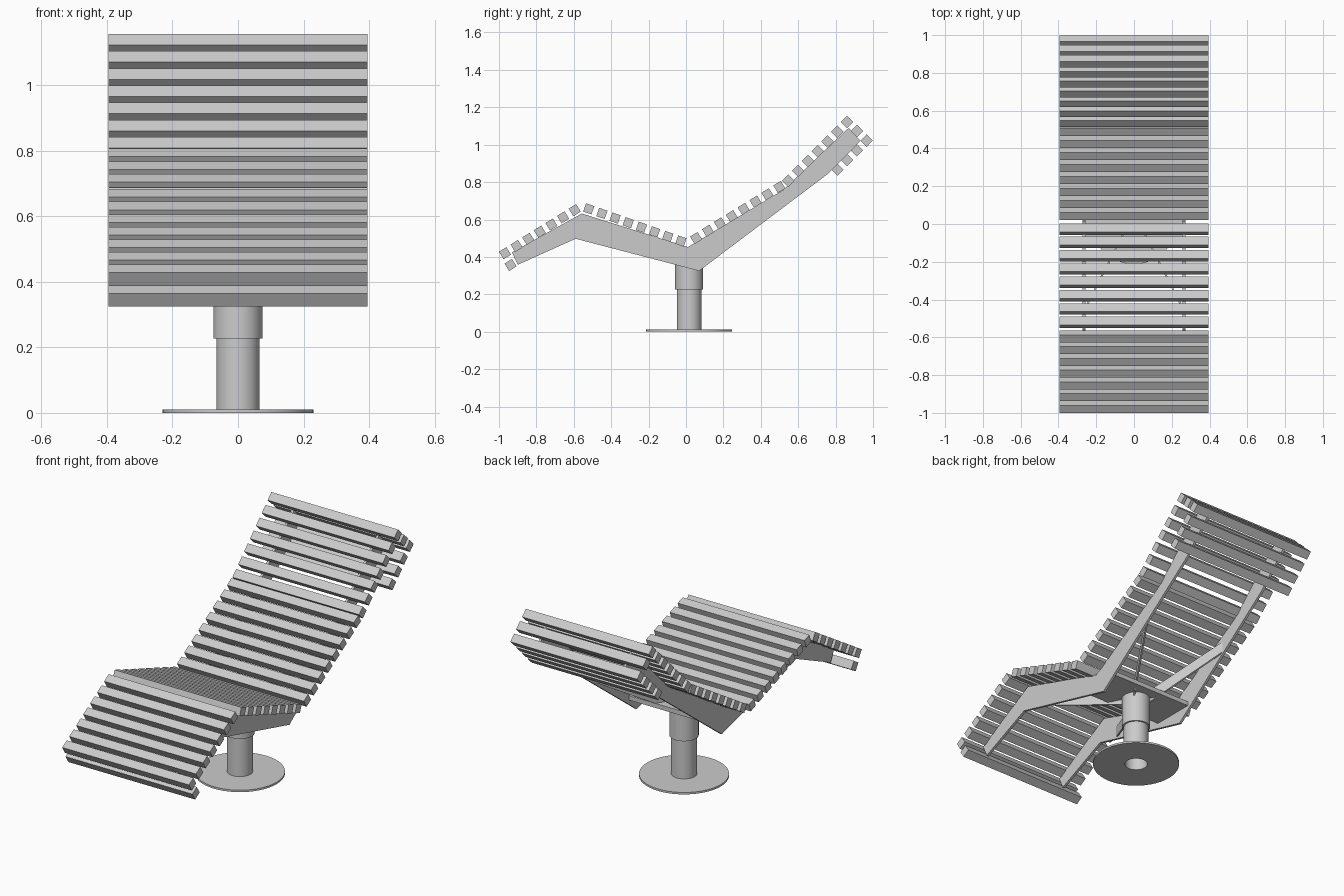
import bpy, bmesh, math
from mathutils import Vector, Matrix

cube = bpy.data.objects.get("Cube")
if cube:
    bpy.data.objects.remove(cube, do_unlink=True)

grey = bpy.data.materials.new("light_grey")
grey.use_nodes = True
colour = (0.6, 0.6, 0.6, 1)
grey.diffuse_color = colour
grey.node_tree.nodes["Principled BSDF"].inputs["Base Color"].default_value = colour

SLAT_WIDTH, SLAT_SIZE = 0.79, 0.047
RAIL_X, RAIL_THICK = 0.265, 0.014
POST_Y = 0.017


def add_object(name, bm):
    bmesh.ops.recalc_face_normals(bm, faces=bm.faces)
    mesh = bpy.data.meshes.new(name)
    bm.to_mesh(mesh)
    bm.free()
    mesh.materials.append(grey)
    obj = bpy.data.objects.new(name, mesh)
    bpy.context.collection.objects.link(obj)
    return obj


def slat_row(name, start, end, count):
    """Square slats evenly spaced from start to end in the (y, z) plane."""
    a, b = Vector(start), Vector(end)
    angle = math.atan2(b.y - a.y, b.x - a.x)
    bm = bmesh.new()
    for i in range(count):
        p = a.lerp(b, i / max(count - 1, 1))
        matrix = (Matrix.Translation((0, p.x, p.y)) @ Matrix.Rotation(angle, 4, 'X')
                  @ Matrix.Diagonal((SLAT_WIDTH, SLAT_SIZE, SLAT_SIZE, 1)))
        bmesh.ops.create_cube(bm, size=1, matrix=matrix)
    return add_object(name, bm)


def plate(name, corners, offset):
    """A flat polygon extruded along the offset."""
    bm = bmesh.new()
    face = bm.faces.new([bm.verts.new(c) for c in corners])
    made = bmesh.ops.extrude_face_region(bm, geom=[face])["geom"]
    bmesh.ops.translate(bm, vec=offset,
                        verts=[v for v in made if isinstance(v, bmesh.types.BMVert)])
    return add_object(name, bm)


def lathe(name, profile, segments=48):
    """Spin a closed (radius, z) profile about the post axis."""
    bm = bmesh.new()
    verts = [bm.verts.new((r, POST_Y, z)) for r, z in profile]
    edges = [bm.edges.new((v, verts[i - 1])) for i, v in enumerate(verts)]
    bmesh.ops.spin(bm, geom=verts + edges, cent=(0, POST_Y, 0), axis=(0, 0, 1),
                   angle=math.tau, steps=segments, use_duplicate=False)
    bmesh.ops.remove_doubles(bm, verts=bm.verts, dist=0.0001)
    obj = add_object(name, bm)
    bpy.ops.object.select_all(action='DESELECT')
    obj.select_set(True)
    bpy.context.view_layer.objects.active = obj
    bpy.ops.object.shade_smooth_by_angle(angle=math.radians(30))
    return obj


# Slats along the leg rest, seat, back and head
slat_row("leg_slats", (-0.968, 0.42), (-0.595, 0.65), 7)
slat_row("foot_end_slat", (-0.938, 0.357), (-0.914, 0.372), 1)
slat_row("seat_slats", (-0.52, 0.657), (-0.027, 0.485), 8)
slat_row("back_slats", (0.054, 0.501), (0.499, 0.774), 8)
slat_row("head_slats", (0.547, 0.808), (0.861, 1.122), 7)
slat_row("head_end_slats", (0.914, 1.073), (0.966, 1.022), 2)
slat_row("head_rear_slats", (0.914, 0.97), (0.81, 0.866), 3)

# Bent side rails
rail = [(-0.90, 0.358), (-0.59, 0.497), (0.07, 0.325), (0.756, 0.842), (0.933, 1.02),
        (0.87, 1.09), (0.52, 0.758), (0.01, 0.453), (-0.557, 0.632), (-0.93, 0.425)]
for side, name in ((1, "left"), (-1, "right")):
    x = side * RAIL_X
    plate(name + "_rail", [(x - RAIL_THICK / 2, y, z) for y, z in rail],
          (RAIL_THICK, 0, 0))
    # Thin braces spreading from the post to the rails
    for end, y0, y1, z0, z1 in (("back", 0.05, 0.43, 0.37, 0.61),
                                ("front", -0.03, -0.46, 0.37, 0.475)):
        inner, outer = side * 0.04, side * (RAIL_X - 0.005)
        plate(f"{name}_{end}_brace",
              [(inner, y0, z0), (outer, y1, z1), (outer, y1, z1 + 0.06),
               (inner, y0, z0 + 0.07)], (side * 0.01, 0, 0))

# Mounting plate between the rails
bm = bmesh.new()
bmesh.ops.create_cube(bm, size=1, matrix=Matrix.Translation((0, 0.015, 0.415))
                      @ Matrix.Diagonal((2 * RAIL_X, 0.25, 0.025, 1)))
add_object("mounting_plate", bm)

# Hollow pedestal
lathe("base_disc", [(0.06, 0), (0.23, 0), (0.23, 0.011), (0.06, 0.011)])
lathe("lower_post", [(0.06, 0.005), (0.066, 0.005), (0.066, 0.24), (0.06, 0.24)])
lathe("upper_post", [(0.06, 0.227), (0.075, 0.227), (0.075, 0.405), (0.06, 0.405)])
